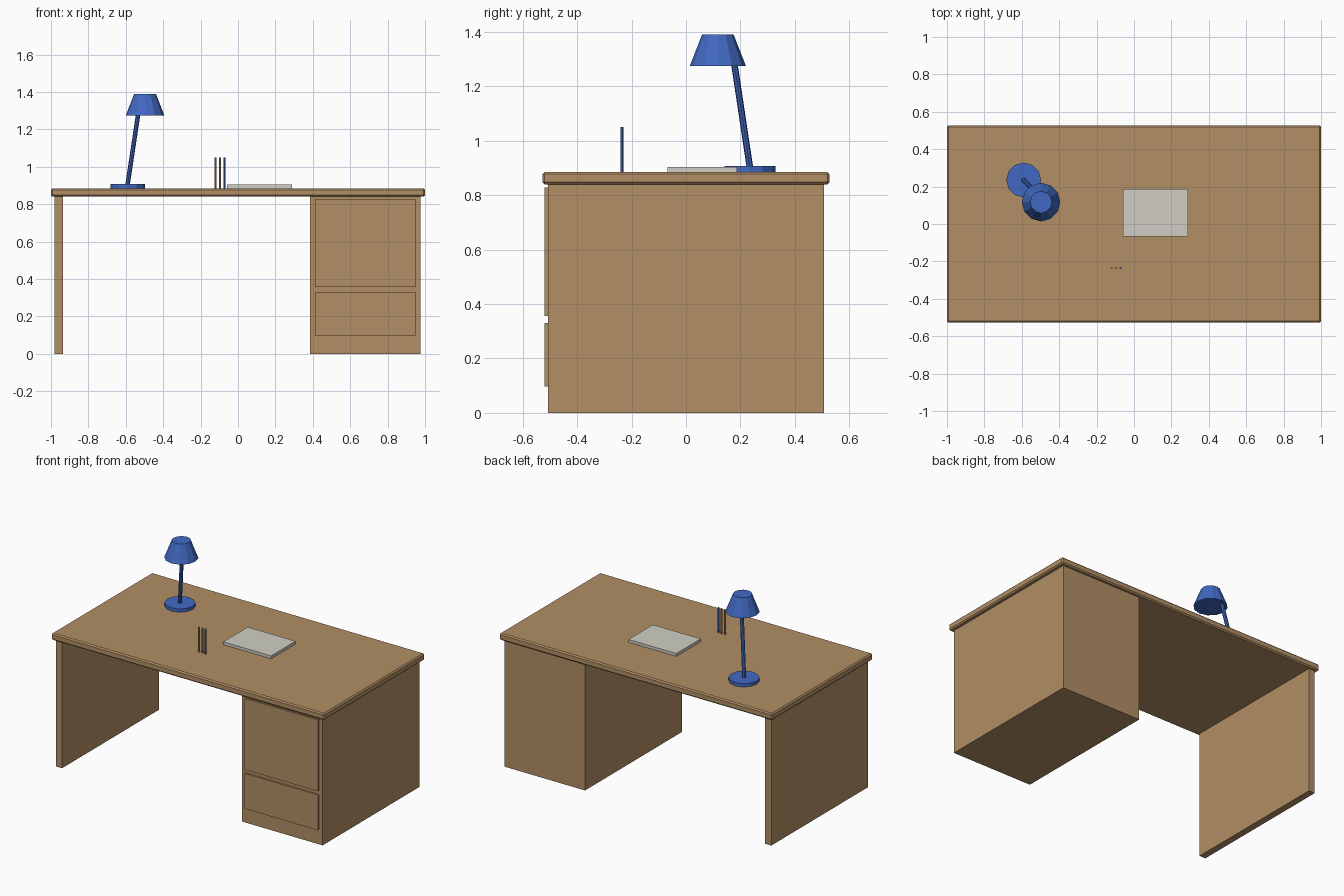
import bpy
import math
from mathutils import Vector

if "Cube" in bpy.data.objects:
    bpy.data.objects.remove(bpy.data.objects["Cube"])


def srgb(r, g, b):
    def lin(c):
        c /= 255
        return c / 12.92 if c <= 0.04045 else ((c + 0.055) / 1.055) ** 2.4
    return (lin(r), lin(g), lin(b), 1.0)


def material(name, rgb):
    m = bpy.data.materials.new(name)
    m.diffuse_color = srgb(*rgb)
    m.use_nodes = True
    m.node_tree.nodes["Principled BSDF"].inputs["Base Color"].default_value = m.diffuse_color
    return m


WOOD = material("warm_wood", (178, 143, 101))
BLUE = material("lamp_blue", (65, 105, 194))
PAPER = material("paper_white", (208, 206, 197))


def finish(name, mat):
    ob = bpy.context.object
    ob.name = name
    ob.data.materials.clear()
    ob.data.materials.append(mat)
    return ob


def box(name, x, y, z, mat, bevel=0):
    """Box from (min, max) ranges on each axis."""
    bpy.ops.mesh.primitive_cube_add(size=1)
    ob = finish(name, mat)
    ob.location = [(a + b) / 2 for a, b in (x, y, z)]
    ob.scale = [b - a for a, b in (x, y, z)]
    bpy.ops.object.transform_apply(location=False, rotation=False, scale=True)
    if bevel:
        mod = ob.modifiers.new("bevel", "BEVEL")
        mod.width = bevel
        mod.segments = 1
    return ob


def cone(name, start, end, r1, r2, sides, mat):
    """Capped cone or rod between two points."""
    a, b = Vector(start), Vector(end)
    bpy.ops.mesh.primitive_cone_add(vertices=sides, radius1=r1, radius2=r2,
                                    depth=(b - a).length, location=(a + b) / 2)
    ob = finish(name, mat)
    ob.rotation_euler = Vector((0, 0, 1)).rotation_difference(b - a).to_euler()
    return ob


TOP = 0.885  # working surface height

# Desk body
box("desk_top", (-1, 1), (-0.527, 0.527), (0.84, TOP), WOOD, 0.008)
box("left_side_panel", (-0.98, -0.935), (-0.507, 0.507), (0, 0.84), WOOD)
box("drawer_pedestal", (0.385, 0.975), (-0.507, 0.507), (0, 0.84), WOOD)

# Drawer fronts
for name, z in (("lower_drawer", (0.097, 0.331)), ("upper_drawer", (0.356, 0.828))):
    box(name, (0.412, 0.948), (-0.519, -0.505), z, WOOD)

# Desk lamp
cone("lamp_base", (-0.59, 0.235, TOP), (-0.59, 0.235, 0.907), 0.093, 0.093, 12, BLUE)
cone("lamp_arm", (-0.591, 0.235, 0.9), (-0.531, 0.175, 1.3), 0.012, 0.012, 8, BLUE)
cone("lamp_shade", (-0.497, 0.117, 1.275), (-0.497, 0.117, 1.39), 0.103, 0.058, 12, BLUE)

# Paper stack
box("paper_stack", (-0.06, 0.29), (-0.068, 0.188), (TOP, 0.904), PAPER)

# Three upright pencils
for i, mat in enumerate((WOOD, WOOD, BLUE)):
    x = -0.12 + 0.024 * i
    cone(f"pencil_{i + 1}", (x, -0.236, TOP), (x, -0.236, 1.05), 0.0055, 0.0055, 6, mat)
